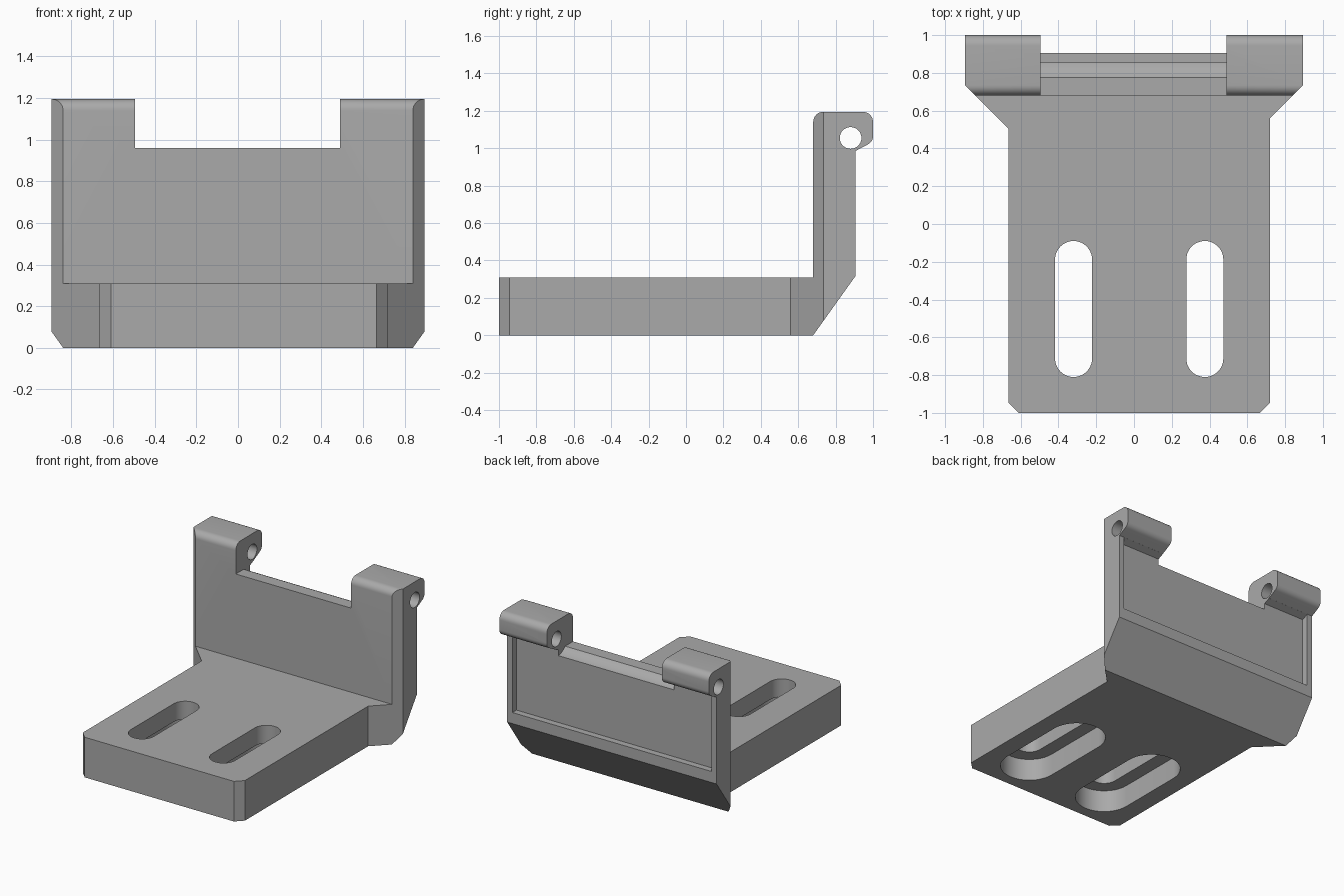
import bpy
from math import cos, sin, radians

if "Cube" in bpy.data.objects:
    bpy.data.objects.remove(bpy.data.objects["Cube"], do_unlink=True)

grey = bpy.data.materials.new("plain grey")
grey.use_nodes = True
colour = (0.4, 0.4, 0.4, 1)
grey.diffuse_color = colour
grey.node_tree.nodes["Principled BSDF"].inputs["Base Color"].default_value = colour


def arc(cx, cy, r, start, end, steps):
    """Points along a circular arc, angles in degrees."""
    angles = [radians(start + (end - start) * i / steps) for i in range(steps + 1)]
    return [(cx + r * cos(a), cy + r * sin(a)) for a in angles]


def prism(name, outline, low, high, axis):
    """Extrude an outline along z (outline in x, y) or along x (outline in y, z)."""
    def place(p, h):
        return (*p, h) if axis == "z" else (h, *p)
    n = len(outline)
    verts = [place(p, h) for h in (low, high) for p in outline]
    faces = [tuple(range(n))[::-1], tuple(range(n, 2 * n))]
    faces += [(i, (i + 1) % n, (i + 1) % n + n, i + n) for i in range(n)]
    mesh = bpy.data.meshes.new(name)
    mesh.from_pydata(verts, [], faces)
    mesh.materials.append(grey)
    obj = bpy.data.objects.new(name, mesh)
    bpy.context.collection.objects.link(obj)
    return obj


def combine(target, tool, operation="DIFFERENCE"):
    """Apply a boolean and discard the tool."""
    mod = target.modifiers.new(tool.name, "BOOLEAN")
    mod.operation, mod.solver, mod.object = operation, "EXACT", tool
    bpy.ops.object.select_all(action="DESELECT")
    bpy.context.view_layer.objects.active = target
    target.select_set(True)
    bpy.ops.object.modifier_apply(modifier=mod.name)
    bpy.data.objects.remove(tool, do_unlink=True)


# Side profile: foot, upright wall and rear lug with rounded corners
profile = [(-1.1, 0), (0.68, 0), (0.905, 0.315), (0.905, 0.985)]
profile += arc(0.95, 1.065, 0.05, -65, 0, 6)
profile += arc(0.945, 1.14, 0.055, 0, 90, 8)
profile += arc(0.735, 1.14, 0.055, 90, 180, 8)
profile += [(0.68, 0.31), (-1.1, 0.31)]
bracket = prism("bracket", profile, -1.1, 1.1, "x")

# Plan outline: chamfered front corners and flared rear
plan = [(-0.61, -1), (0.665, -1), (0.72, -0.945), (0.72, 0.56), (0.895, 0.735),
        (0.895, 1.2), (-0.895, 1.2), (-0.895, 0.735), (-0.665, 0.505), (-0.665, -0.945)]
combine(bracket, prism("plan", plan, -0.1, 1.4, "z"), "INTERSECT")

# Gap between the lugs, with a round clearance groove below it
left, right = -0.495, 0.49
gap = [(0.5, 0.96), (1.2, 0.96), (1.2, 1.4), (0.5, 1.4)]
combine(bracket, prism("gap", gap, left, right, "x"))
combine(bracket, prism("groove", arc(0.88, 1.055, 0.141, 0, 354.375, 63), left, right, "x"))

# Shallow pocket in the back of the wall
pocket = [(0.855, 0.4), (0.95, 0.4), (0.95, 0.9), (0.906, 0.985), (0.855, 0.962)]
combine(bracket, prism("pocket", pocket, -0.85, 0.85, "x"))

# Pin hole through both lugs
combine(bracket, prism("pin_hole", arc(0.88, 1.055, 0.058, 0, 348.75, 31), -1, 1, "x"))

# Mounting slots with wider recesses underneath
for x in (-0.32, 0.375):
    for name, r, low, high in (("slot", 0.098, -0.1, 0.5), ("recess", 0.205, -0.1, 0.17)):
        outline = arc(x, -0.188, r, 0, 180, 20) + arc(x, -0.712, r, 180, 360, 20)
        combine(bracket, prism(name, outline, low, high, "z"))

bpy.ops.object.select_all(action="DESELECT")
bracket.select_set(True)
bpy.context.view_layer.objects.active = bracket
bpy.ops.object.shade_smooth_by_angle(angle=radians(20))
